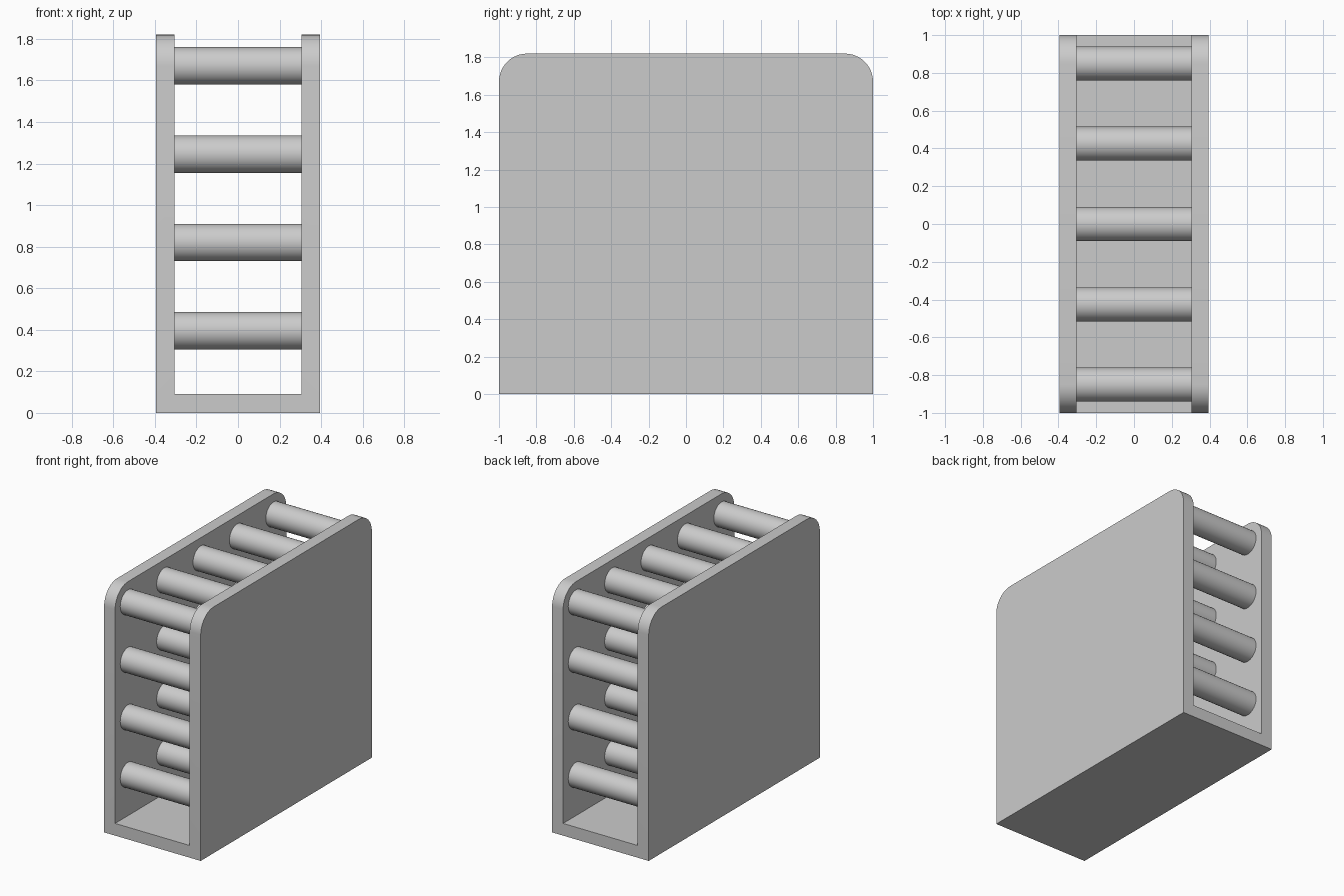
import bpy
import bmesh
import math

cube = bpy.data.objects.get("Cube")
if cube:
    bpy.data.objects.remove(cube, do_unlink=True)

HALF_W, HALF_L, HEIGHT = 0.395, 1.0, 1.82
THICK, CORNER = 0.09, 0.15
ROD_RADIUS, ROD_STEP = 0.09, 0.425

grey = bpy.data.materials.new("light_grey")
grey.use_nodes = True
colour = (0.6, 0.6, 0.6, 1)
grey.diffuse_color = colour
grey.node_tree.nodes["Principled BSDF"].inputs["Base Color"].default_value = colour


def finish(obj):
    """Give the part its material and smooth its curved faces only."""
    obj.data.materials.append(grey)
    bpy.ops.object.select_all(action="DESELECT")
    obj.select_set(True)
    bpy.context.view_layer.objects.active = obj
    bpy.ops.object.shade_smooth_by_angle(angle=math.radians(30))


def make_frame():
    """U-shaped channel: floor and two side panels with rounded top corners."""
    inner = HALF_W - THICK
    half = [(inner, THICK), (inner, HEIGHT), (HALF_W, HEIGHT), (HALF_W, 0)]
    profile = half + [(-x, z) for x, z in reversed(half)]
    bm = bmesh.new()
    face = bm.faces.new([bm.verts.new((x, -HALF_L, z)) for x, z in profile])
    ext = bmesh.ops.extrude_face_region(bm, geom=[face])
    verts = [g for g in ext["geom"] if isinstance(g, bmesh.types.BMVert)]
    bmesh.ops.translate(bm, verts=verts, vec=(0, 2 * HALF_L, 0))
    # Round the front and back top corners of both panels
    corners = [e for e in bm.edges
               if all(v.co.z > HEIGHT - 0.01 for v in e.verts)
               and abs(e.verts[0].co.y - e.verts[1].co.y) < 0.01]
    bmesh.ops.bevel(bm, geom=corners, offset=CORNER, segments=12,
                    profile=0.5, affect="EDGES")
    bmesh.ops.recalc_face_normals(bm, faces=bm.faces)
    mesh = bpy.data.meshes.new("channel_frame")
    bm.to_mesh(mesh)
    bm.free()
    obj = bpy.data.objects.new("channel_frame", mesh)
    bpy.context.collection.objects.link(obj)
    finish(obj)


make_frame()

# Grid of cross rods, ending just inside the panels
top_row = HEIGHT - CORNER
for row in range(4):
    for col in range(5):
        bpy.ops.mesh.primitive_cylinder_add(
            vertices=48, radius=ROD_RADIUS, depth=2 * (HALF_W - THICK) + 0.02,
            location=(0, (col - 2) * ROD_STEP, top_row - row * ROD_STEP),
            rotation=(0, math.pi / 2, 0))
        rod = bpy.context.object
        rod.name = f"cross_rod_row{row + 1}_{col + 1}"
        finish(rod)
